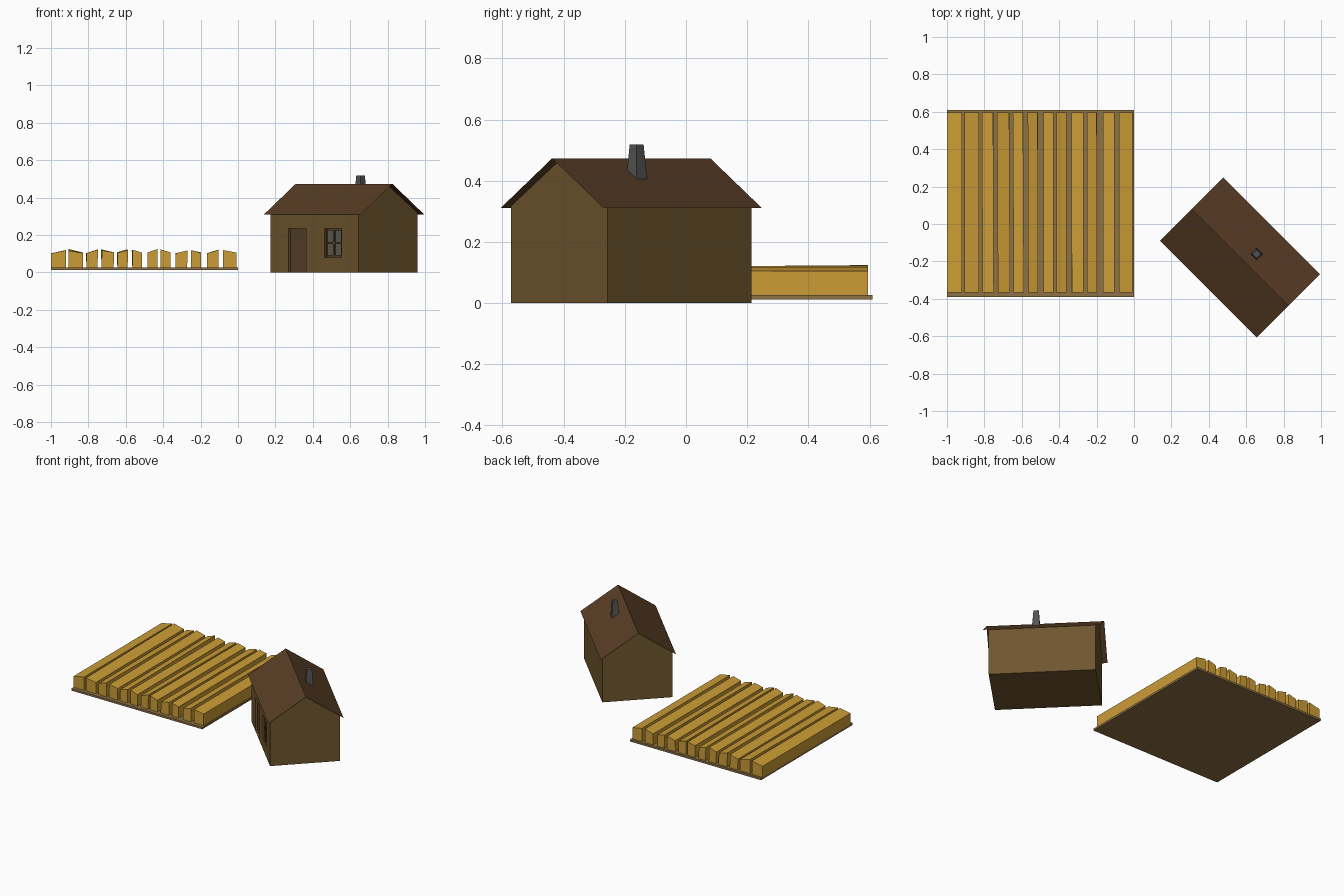
import bpy
import bmesh
import math
import random
from mathutils import Matrix, Vector

random.seed(4)
if "Cube" in bpy.data.objects:
    bpy.data.objects.remove(bpy.data.objects["Cube"], do_unlink=True)


def material(name, rgb):
    m = bpy.data.materials.new(name)
    m.use_nodes = True
    m.diffuse_color = (*rgb, 1)
    bsdf = m.node_tree.nodes["Principled BSDF"]
    bsdf.inputs["Base Color"].default_value = (*rgb, 1)
    bsdf.inputs["Roughness"].default_value = 0.9
    return m


PLANK = material("golden wood", (0.60, 0.335, 0.037))
BASE = material("pale brown board", (0.27, 0.165, 0.06))
WALL = material("wall brown", (0.16, 0.092, 0.028))
ROOF = material("roof brown", (0.098, 0.046, 0.018))
DOOR = material("door brown", (0.095, 0.052, 0.02))
GLASS = material("window grey", (0.11, 0.11, 0.09))
STONE = material("chimney grey", (0.085, 0.09, 0.085))

# House frame: the long side runs along local x, the door wall faces local -y
HOUSE = Matrix.Translation((0.567, -0.179, 0)) @ Matrix.Rotation(-math.pi / 4, 4, "Z")


def finish(name, bm, mats, matrix=Matrix()):
    mesh = bpy.data.meshes.new(name)
    bm.to_mesh(mesh)
    bm.free()
    for m in mats:
        mesh.materials.append(m)
    ob = bpy.data.objects.new(name, mesh)
    ob.matrix_world = matrix
    bpy.context.collection.objects.link(ob)
    return ob


def loft(bm, ring_a, ring_b):
    """Closed solid between two matching rings of points."""
    a = [bm.verts.new(p) for p in ring_a]
    b = [bm.verts.new(p) for p in ring_b]
    n = len(a)
    bm.faces.new(a)
    bm.faces.new(b[::-1])
    for i in range(n):
        bm.faces.new((a[i], b[i], b[(i + 1) % n], a[(i + 1) % n]))
    bmesh.ops.recalc_face_normals(bm, faces=bm.faces)


def box(name, lo, hi, mat, matrix=Matrix()):
    bm = bmesh.new()
    rings = [[(lo[0], lo[1], z), (hi[0], lo[1], z), (hi[0], hi[1], z), (lo[0], hi[1], z)]
             for z in (lo[2], hi[2])]
    loft(bm, *rings)
    return finish(name, bm, [mat], matrix)


# Board under the planks
box("base_board", (-1, -0.39, 0.012), (0, 0.61, 0.026), BASE)

# Planks in pairs, tops sloping up toward each other
spans = [(-1, -.92), (-.905, -.83), (-.81, -.75), (-.73, -.665), (-.645, -.59), (-.565, -.512),
         (-.485, -.43), (-.415, -.36), (-.335, -.272), (-.25, -.197), (-.165, -.105), (-.08, -.007)]
for i, (x0, x1) in enumerate(spans):
    bm = bmesh.new()
    rings = []
    for y in (-0.365, 0.595):
        high = 0.12 + random.uniform(-0.005, 0.005)
        low = 0.104 + random.uniform(-0.003, 0.003)
        left, right = (low, high) if i % 2 == 0 else (high, low)
        skew = random.uniform(-0.004, 0.004) if 1 < i < 10 else 0
        rings.append([(x0, y, 0.026), (x1, y, 0.026), (x1 + skew, y, right), (x0 + skew, y, left)])
    loft(bm, *rings)
    finish(f"plank_{i + 1}", bm, [PLANK])

# House body with gable ends
L, W, EAVE, PEAK = 0.333, 0.2225, 0.318, 0.466
profile = [(-W, 0), (W, 0), (W, EAVE), (0, PEAK), (-W, EAVE)]
bm = bmesh.new()
loft(bm, [(-L, y, z) for y, z in profile], [(L, y, z) for y, z in profile])

# Recessed door and window openings in the front wall
door = (-0.198, -0.064, 0, 0.235)
window = (0.073, 0.205, 0.08, 0.235)


def front_faces():
    return [f for f in bm.faces if f.normal.y < -0.99]


cuts = [((u, 0, 0), (1, 0, 0)) for u in door[:2] + window[:2]]
cuts += [((0, 0, z), (0, 0, 1)) for z in window[2:]]
for co, no in cuts:
    faces = front_faces()
    geom = faces + list({e for f in faces for e in f.edges}) + list({v for f in faces for v in f.verts})
    bmesh.ops.bisect_plane(bm, geom=geom, plane_co=co, plane_no=no, dist=1e-5)
    bm.normal_update()

DEPTH = 0.014
for (u0, u1, z0, z1), index in ((door, 1), (window, 2)):
    inside = []
    for f in front_faces():
        c = f.calc_center_median()
        if u0 < c.x < u1 and z0 < c.z < z1 and abs(c.y + W) < 1e-4:
            inside.append(f)
    if len(inside) > 1:
        inside = bmesh.ops.dissolve_faces(bm, faces=inside)["region"]
    new = bmesh.ops.extrude_discrete_faces(bm, faces=inside)["faces"]
    for f in new:
        f.material_index = index
        bmesh.ops.translate(bm, verts=f.verts, vec=Vector((0, DEPTH, 0)))
    bm.normal_update()
finish("house_body", bm, [WALL, DOOR, GLASS], HOUSE)

# Window frame and cross bars
u0, u1, z0, z1 = window
t = 0.006
um, zm = (u0 + u1) / 2, (z0 + z1) / 2
y0, y1 = -W + 0.006, -W + DEPTH
for k, u in enumerate((u0 + t, um, u1 - t)):
    box(f"window_upright_{k + 1}", (u - t, y0, z0), (u + t, y1, z1), DOOR, HOUSE)
for k, z in enumerate((z0 + t, zm, z1 - t)):
    box(f"window_rail_{k + 1}", (u0, y0 + 0.001, z - t), (u1, y1, z + t), DOOR, HOUSE)

# Thin overhanging roof
RL, RW, RE, RP = 0.366, 0.239, 0.31, 0.473
bm = bmesh.new()
rows = [[bm.verts.new((x, y, z)) for x in (-RL, RL)] for y, z in ((-RW, RE), (0, RP), (RW, RE))]
for a, b in zip(rows, rows[1:]):
    bm.faces.new((a[0], a[1], b[1], b[0]))
finish("roof", bm, [ROOF], HOUSE)

# Tapered chimney on the rear slope
bm = bmesh.new()
rings = []
for half, z in ((0.025, 0.395), (0.016, 0.519)):
    rings.append([(0.05 + sx * half, 0.075 + sy * half, z)
                  for sx, sy in ((-1, -1), (1, -1), (1, 1), (-1, 1))])
loft(bm, *rings)
finish("chimney", bm, [STONE], HOUSE)
